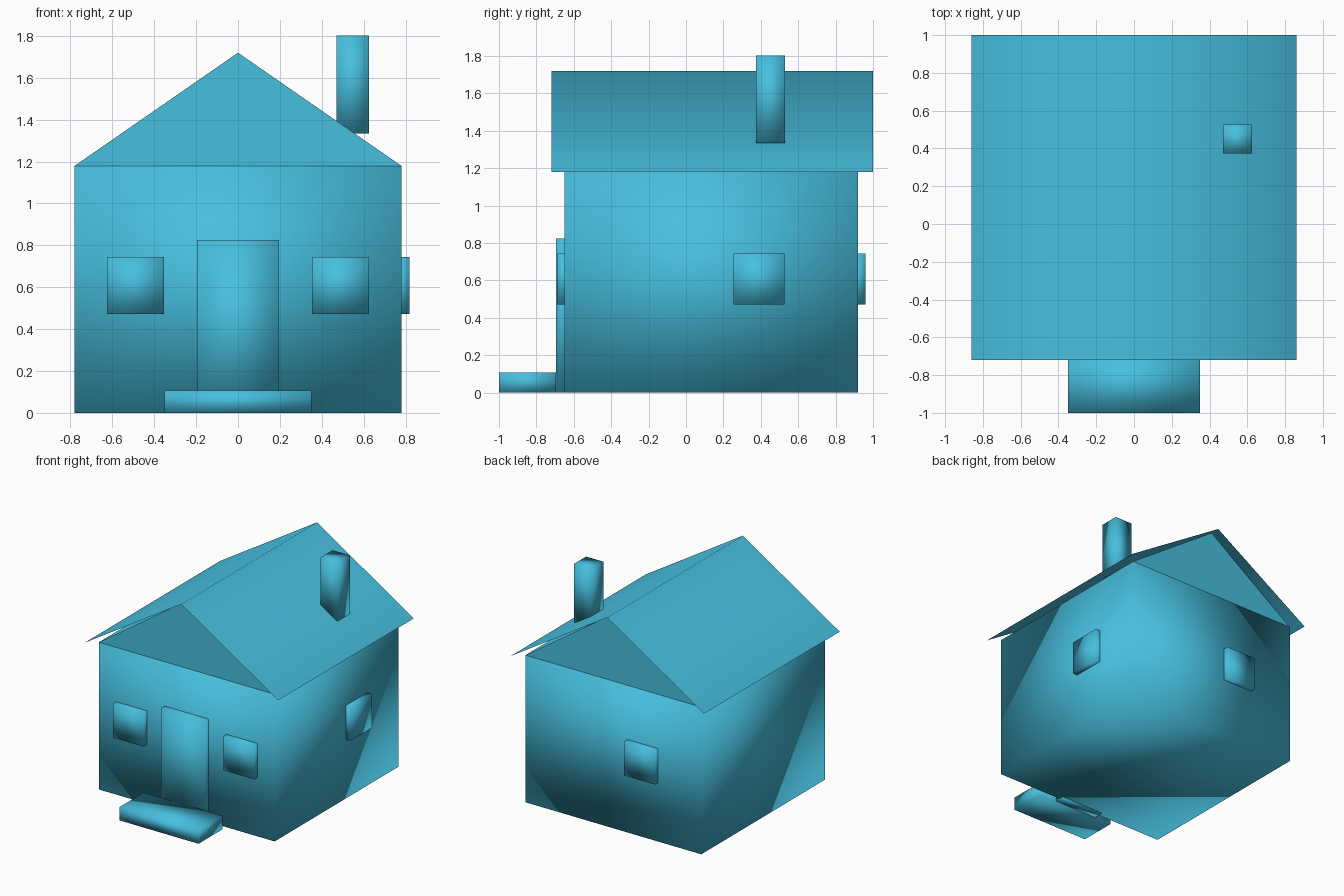
import bpy

if "Cube" in bpy.data.objects:
    bpy.data.objects.remove(bpy.data.objects["Cube"])

mat = bpy.data.materials.new("sky_blue")
mat.diffuse_color = (0.062, 0.52, 0.73, 1.0)
mat.use_nodes = True
mat.node_tree.nodes["Principled BSDF"].inputs["Base Color"].default_value = mat.diffuse_color

W, FRONT, BACK = 0.78, -0.65, 0.92      # body half width, front and back walls
EAVE, RIDGE = 1.18, 1.72


def make(name, verts, faces, smooth=True):
    me = bpy.data.meshes.new(name)
    me.from_pydata(verts, [], faces)
    me.materials.append(mat)
    me.polygons.foreach_set("use_smooth", [smooth] * len(faces))
    me.update()
    ob = bpy.data.objects.new(name, me)
    bpy.context.collection.objects.link(ob)
    return ob


def box(name, xs, ys, zs):
    """Box with shared, softly shaded corners."""
    verts = [(x, y, z) for x in xs for y in ys for z in zs]
    faces = [(0, 1, 3, 2), (4, 6, 7, 5), (0, 4, 5, 1),
             (2, 3, 7, 6), (0, 2, 6, 4), (1, 5, 7, 3)]
    return make(name, verts, faces)


# House body
box("body", (-W, W), (FRONT, BACK), (0, EAVE))

# Gable walls, flat triangles above the front and back walls
for name, y, order in (("front_gable", FRONT, (0, 1, 2)), ("back_gable", BACK, (0, 2, 1))):
    make(name, [(-W, y, EAVE), (W, y, EAVE), (0, y, RIDGE)], [order], smooth=False)

# Thin folded roof sheet with overhang
R, Y0, Y1 = 0.86, -0.72, 1.0
make("roof",
     [(x, y, z) for x, z in ((-R, EAVE), (0, RIDGE), (R, EAVE)) for y in (Y0, Y1)],
     [(0, 2, 3, 1), (2, 4, 5, 3)])

# Chimney
box("chimney", (0.47, 0.625), (0.373, 0.528), (1.335, 1.803))

# Door and doorstep
box("door", (-0.195, 0.195), (-0.695, -0.61), (0, 0.825))
box("doorstep", (-0.35, 0.35), (-1.0, -0.695), (0, 0.108))

# Windows: two in front, one on the right, one at the back
H, D, WZ = 0.136, 0.04, (0.472, 0.745)
for name, x in (("front_window_left", -0.49), ("front_window_right", 0.49)):
    box(name, (x - H, x + H), (FRONT - D, FRONT + D), WZ)
box("side_window", (W - D, W + D), (0.39 - H, 0.39 + H), WZ)
box("back_window", (-0.26 - H, -0.26 + H), (BACK - D, BACK + D), WZ)
